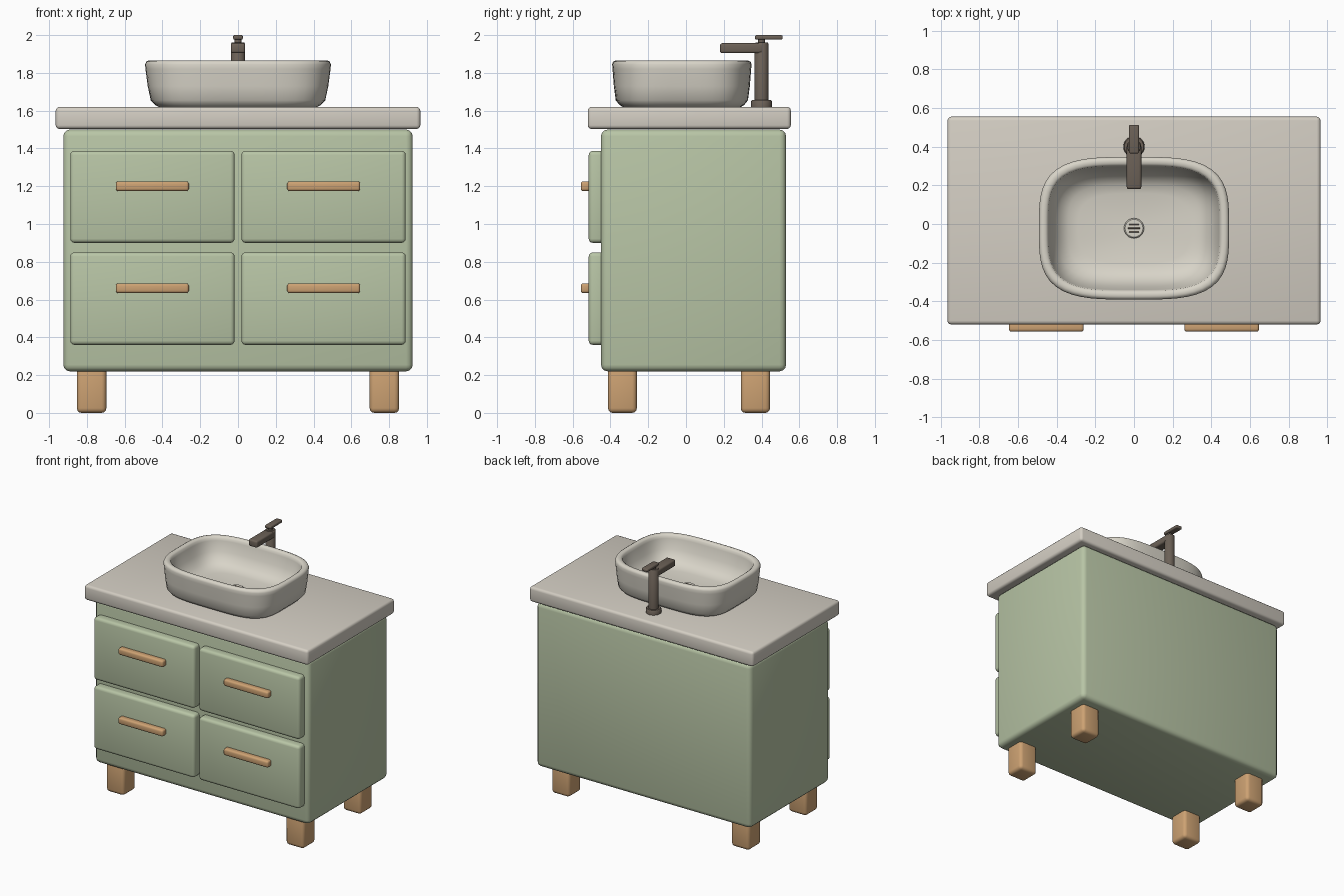
import bpy, bmesh, math
from mathutils import Vector

if "Cube" in bpy.data.objects:
    bpy.data.objects.remove(bpy.data.objects["Cube"])


def material(name, rgb):
    m = bpy.data.materials.new(name)
    m.diffuse_color = (*rgb, 1)
    m.use_nodes = True
    m.node_tree.nodes["Principled BSDF"].inputs["Base Color"].default_value = m.diffuse_color
    return m


GREEN = material("sage green", (0.48, 0.56, 0.38))
STONE = material("warm stone", (0.66, 0.62, 0.55))
CERAMIC = material("cream ceramic", (0.69, 0.66, 0.58))
WOOD = material("light wood", (0.61, 0.36, 0.17))
METAL = material("dark bronze", (0.15, 0.12, 0.095))


def finish(bm, name, mat, angle=40):
    bmesh.ops.recalc_face_normals(bm, faces=bm.faces)
    me = bpy.data.meshes.new(name)
    bm.to_mesh(me)
    bm.free()
    me.materials.append(mat)
    ob = bpy.data.objects.new(name, me)
    bpy.context.collection.objects.link(ob)
    bpy.ops.object.select_all(action='DESELECT')
    ob.select_set(True)
    bpy.context.view_layer.objects.active = ob
    bpy.ops.object.shade_smooth_by_angle(angle=math.radians(angle))
    return ob


def box(name, x, y, z, mat, bevel=0.02, segments=3):
    """Rounded box from (min, max) pairs."""
    bm = bmesh.new()
    bmesh.ops.create_cube(bm, size=1)
    lo, hi = (Vector(v) for v in zip(x, y, z))
    for v in bm.verts:
        v.co = [(lo[i] + hi[i]) / 2 + v.co[i] * (hi[i] - lo[i]) for i in range(3)]
    bmesh.ops.bevel(bm, geom=bm.edges[:], offset=bevel, segments=segments,
                    profile=0.5, affect='EDGES')
    return finish(bm, name, mat)


def loft(name, rings, mat, centre, sides=24, angle=40):
    """Closed skin through superellipse rings (half x, half y, z, exponent)."""
    bm = bmesh.new()
    loops = []
    for a, b, z, n in rings:
        loop = []
        for i in range(sides):
            t = 2 * math.pi * i / sides
            c, s = math.cos(t), math.sin(t)
            r = (abs(c) ** n + abs(s) ** n) ** (-1 / n)
            loop.append(bm.verts.new((centre[0] + a * r * c, centre[1] + b * r * s, z)))
        loops.append(loop)
    for p, q in zip(loops, loops[1:]):
        for i in range(sides):
            j = (i + 1) % sides
            bm.faces.new((p[i], p[j], q[j], q[i]))
    bm.faces.new(loops[0])
    bm.faces.new(loops[-1])
    return finish(bm, name, mat, angle)


# Cabinet and countertop
box("cabinet", (-0.925, 0.925), (-0.45, 0.53), (0.22, 1.50), GREEN, 0.035)
box("countertop", (-0.965, 0.965), (-0.52, 0.555), (1.503, 1.62), STONE, 0.02)

# Drawers and handles
for side, s in (("left", -1), ("right", 1)):
    for row, z0, z1 in (("lower", 0.36, 0.85), ("upper", 0.90, 1.387)):
        box(f"{row}_{side}_drawer", sorted((s * 0.018, s * 0.888)),
            (-0.515, -0.43), (z0, z1), GREEN, 0.022)
        zh = z0 + 0.3
        if row == "upper":
            zh = 1.20
        box(f"{row}_{side}_handle", sorted((s * 0.26, s * 0.647)),
            (-0.557, -0.505), (zh - 0.026, zh + 0.026), WOOD, 0.014)

    # Legs
    for end, y0, y1 in (("front", -0.413, -0.26), ("back", 0.29, 0.445)):
        box(f"{end}_{side}_leg", sorted((s * 0.697, s * 0.853)),
            (y0, y1), (0.0, 0.25), WOOD, 0.025)

# Basin: outer wall, rolled rim, inner wall, floor
loft("basin", [
    (0.410, 0.305, 1.615, 4.0), (0.438, 0.330, 1.630, 4.0),
    (0.462, 0.350, 1.655, 3.8), (0.478, 0.360, 1.73, 3.6),
    (0.490, 0.367, 1.82, 3.5), (0.492, 0.369, 1.845, 3.5),
    (0.486, 0.364, 1.859, 3.5), (0.474, 0.352, 1.865, 3.5),
    (0.456, 0.334, 1.864, 3.6), (0.445, 0.323, 1.855, 3.6),
    (0.440, 0.318, 1.835, 3.7), (0.420, 0.298, 1.76, 3.8),
    (0.385, 0.265, 1.70, 3.8), (0.340, 0.225, 1.672, 3.6),
    (0.290, 0.180, 1.662, 3.2), (0.055, 0.055, 1.655, 2.0)],
    CERAMIC, (0, -0.022), 72, 60)

# Drain cover with slots
loft("drain", [(0.052, 0.052, 1.650, 2), (0.052, 0.052, 1.664, 2),
               (0.046, 0.046, 1.669, 2)], CERAMIC, (0, -0.022))
for k, w in ((-1, 0.026), (0, 0.03), (1, 0.026)):
    y = -0.022 + k * 0.018
    box(f"drain_slot_{k + 2}", (-w, w), (y - 0.003, y + 0.003),
        (1.667, 1.671), METAL, 0.0005, 1)

# Tap: column with flange, spout, lever
loft("tap_column", [(0.055, 0.055, 1.615, 2), (0.055, 0.055, 1.650, 2),
                    (0.050, 0.050, 1.656, 2), (0.037, 0.037, 1.656, 2),
                    (0.037, 0.037, 1.955, 2), (0.032, 0.032, 1.961, 2)],
     METAL, (0, 0.40))
box("tap_spout", (-0.038, 0.038), (0.18, 0.41), (1.904, 1.957), METAL, 0.012)
loft("lever_stem", [(0.018, 0.018, 1.955, 2), (0.018, 0.018, 1.985, 2)],
     METAL, (0, 0.40), 16)
box("tap_lever", (-0.026, 0.026), (0.365, 0.512), (1.976, 2.0), METAL, 0.008)
